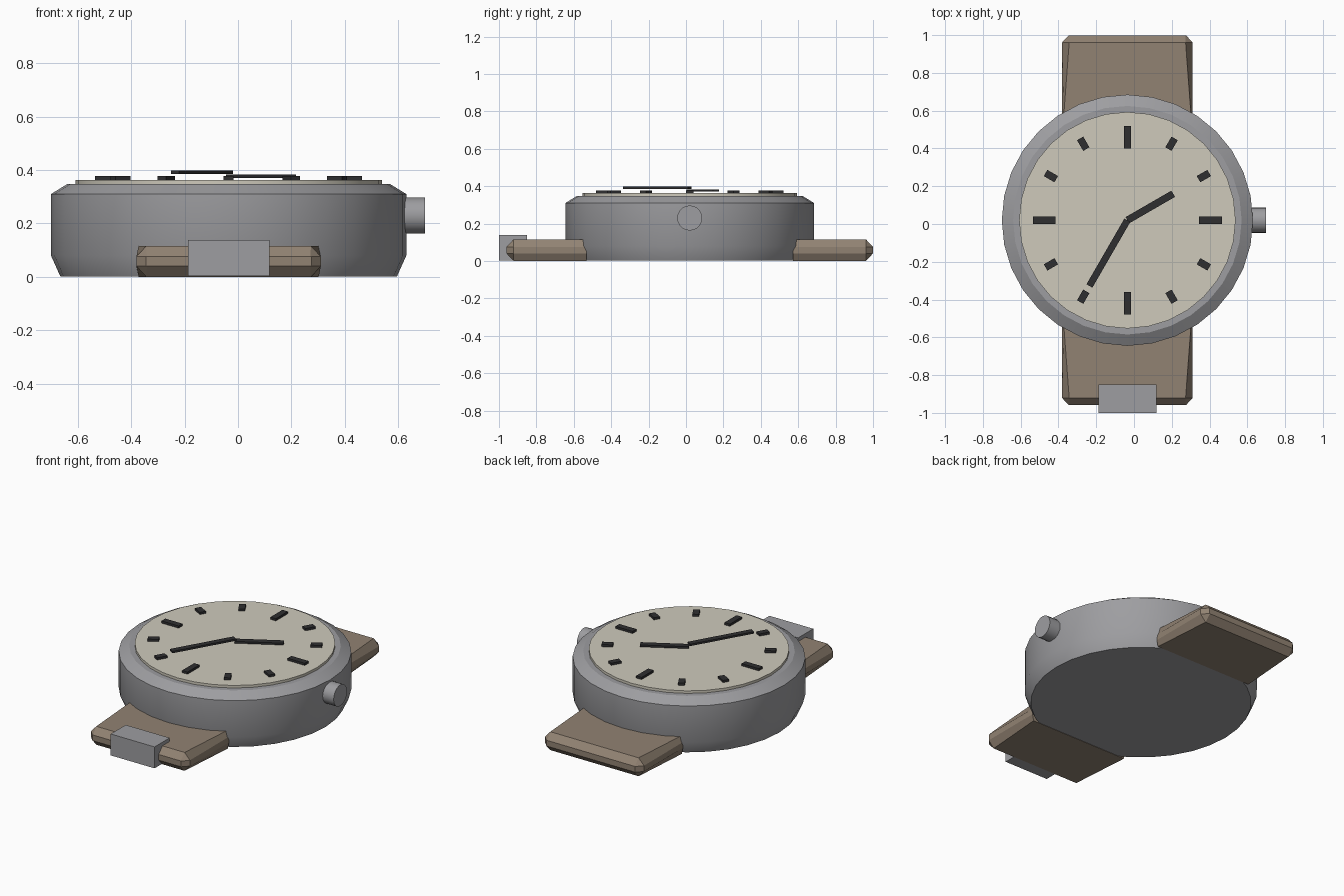
import bpy, bmesh, math
from mathutils import Matrix, Vector

if "Cube" in bpy.data.objects:
    bpy.data.objects.remove(bpy.data.objects["Cube"])

CX, CY = -0.035, 0.02   # centre of the watch case


def material(name, rgb):
    m = bpy.data.materials.new(name)
    m.diffuse_color = (*rgb, 1)
    m.use_nodes = True
    m.node_tree.nodes["Principled BSDF"].inputs["Base Color"].default_value = m.diffuse_color
    return m


STEEL = material("grey_steel", (0.34, 0.34, 0.355))
CREAM = material("cream_dial", (0.62, 0.59, 0.50))
LEATHER = material("brown_leather", (0.285, 0.225, 0.17))
BLACK = material("black_marks", (0.028, 0.028, 0.03))


def finish(bm, name, mat, smooth=False):
    bmesh.ops.recalc_face_normals(bm, faces=bm.faces[:])
    me = bpy.data.meshes.new(name)
    bm.to_mesh(me)
    bm.free()
    ob = bpy.data.objects.new(name, me)
    bpy.context.collection.objects.link(ob)
    me.materials.append(mat)
    if smooth:
        bpy.ops.object.select_all(action='DESELECT')
        ob.select_set(True)
        bpy.context.view_layer.objects.active = ob
        bpy.ops.object.shade_smooth_by_angle(angle=math.radians(28))
    return ob


def loft(rings, name, mat, smooth=False):
    """Skin closed rings of equal length and cap both ends."""
    bm = bmesh.new()
    loops = [[bm.verts.new(p) for p in r] for r in rings]
    n = len(loops[0])
    for a, b in zip(loops, loops[1:]):
        for i in range(n):
            j = (i + 1) % n
            bm.faces.new((a[i], a[j], b[j], b[i]))
    bm.faces.new(loops[0])
    bm.faces.new(loops[-1])
    return finish(bm, name, mat, smooth)


def turned(profile, name, mat, n=32):
    """Round part about the case axis from (radius, z) pairs."""
    rings = [[(CX + r * math.cos(math.tau * i / n),
               CY + r * math.sin(math.tau * i / n), z) for i in range(n)]
             for r, z in profile]
    return loft(rings, name, mat, True)


def bar(name, angle, r0, r1, width, z0, z1):
    """Thin black bar lying along a radius of the dial."""
    bm = bmesh.new()
    bmesh.ops.create_cube(bm, size=1)
    bm.transform(Matrix.Translation((CX, CY, 0))
                 @ Matrix.Rotation(math.radians(angle), 4, 'Z')
                 @ Matrix.Translation(((r0 + r1) / 2, 0, (z0 + z1) / 2))
                 @ Matrix.Diagonal((r1 - r0, width, z1 - z0, 1)))
    return finish(bm, name, BLACK)


# Case and dial
turned([(0.63, 0.002), (0.665, 0.08), (0.665, 0.31), (0.605, 0.347)], "case", STEEL)
turned([(0.573, 0.34), (0.573, 0.363)], "dial", CREAM)

# Hour marks, longer at the quarters
for k in range(12):
    bar(f"hour_mark_{k + 1}", 30 * k, 0.38 if k % 3 == 0 else 0.435, 0.50,
        0.038, 0.36, 0.377)

# Hands
bar("hour_hand", 30, 0, 0.28, 0.038, 0.371, 0.383)
bar("minute_hand", 240, 0, 0.402, 0.036, 0.386, 0.398)

# Crown
bm = bmesh.new()
bmesh.ops.create_cone(bm, cap_ends=True, segments=20, radius1=0.067, radius2=0.067, depth=0.12)
bm.transform(Matrix.Translation((0.64, CY, 0.23)) @ Matrix.Rotation(math.pi / 2, 4, 'Y'))
finish(bm, "crown", STEEL, True)


# Strap halves: chamfered section whose chamfer grows towards the rounded end
def section(y, hw, hz, c):
    mid = min(0.018, hz)
    return [(CX + x, y, 0.058 + z) for x, z in (
        (-hw + c, -hz), (hw - c, -hz), (hw, -mid), (hw, mid),
        (hw - c, hz), (-hw + c, hz), (-hw, mid), (-hw, -mid))]


for side, label in ((-1, "front"), (1, "back")):
    loft([section(CY + side * 0.553, 0.345, 0.058, 0.008),
          section(CY + side * 0.942, 0.345, 0.058, 0.037),
          section(CY + side * 0.979, 0.31, 0.018, 0.004)],
         f"{label}_strap", LEATHER)

# Buckle
bm = bmesh.new()
bmesh.ops.create_cube(bm, size=1)
bm.transform(Matrix.Translation((CX, -0.925, 0.0715)) @ Matrix.Diagonal((0.306, 0.15, 0.135, 1)))
finish(bm, "buckle", STEEL)
